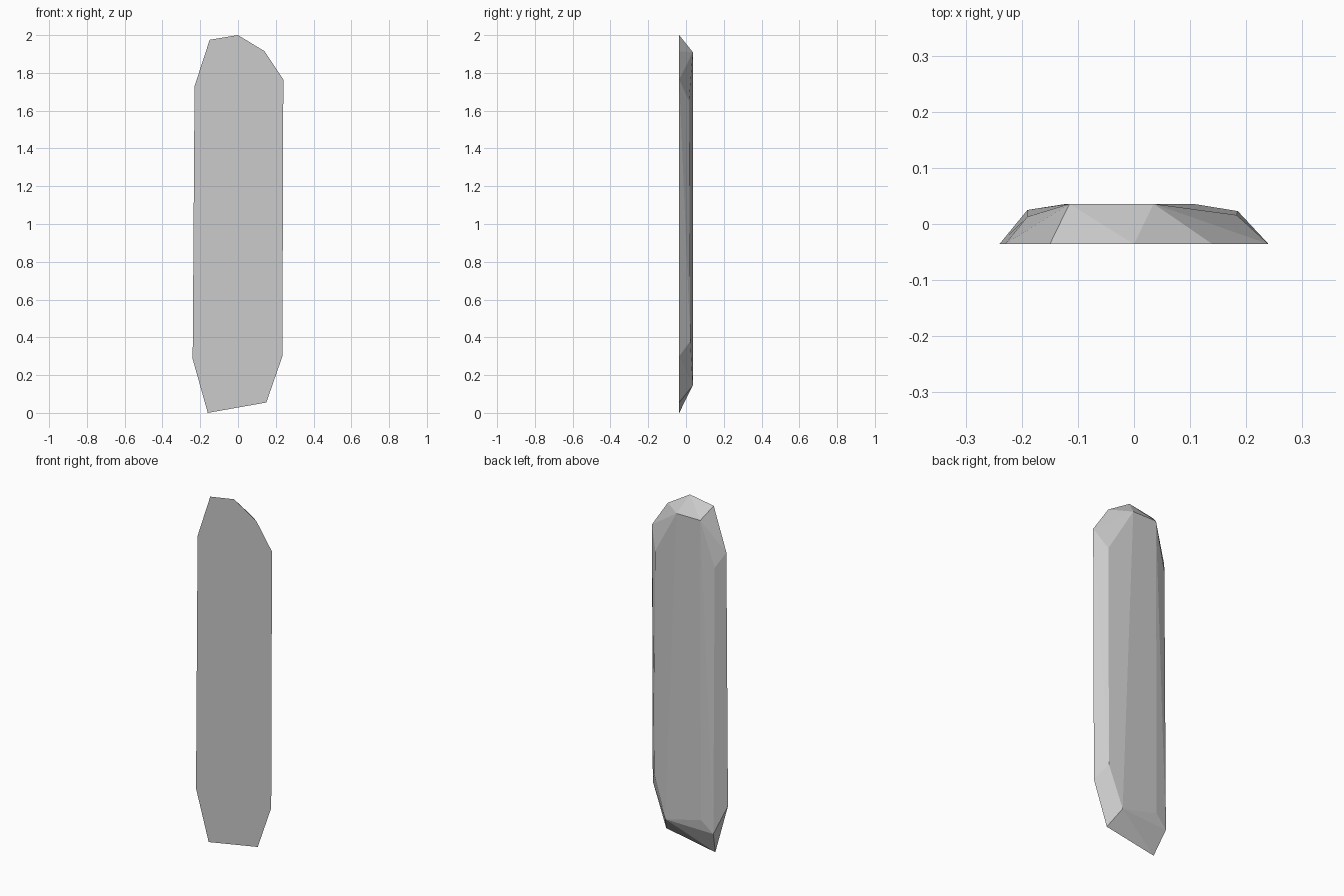
import bpy, bmesh, math

if "Cube" in bpy.data.objects:
    bpy.data.objects.remove(bpy.data.objects["Cube"])

FRONT, BACK = -0.036, 0.036

# flat front outline (x, z)
outline = [(-0.16, 0.0), (0.15, 0.055), (0.235, 0.30), (0.24, 1.765), (0.14, 1.915),
           (0.0, 2.0), (-0.15, 1.975), (-0.23, 1.73), (-0.24, 0.285)]
# raised back facet (x, z)
plateau = [(0.105, 0.145), (-0.12, 0.20), (-0.115, 1.91), (0.035, 1.91)]
# shoulder corners between the rim and the back facet (x, y, z)
shoulder = [(-0.19, 0.025, 0.135), (-0.19, 0.013, 1.65),
            (0.183, 0.016, 1.65), (0.185, 0.023, 0.38)]

points = [(x, FRONT, z) for x, z in outline]
points += [(x, BACK, z) for x, z in plateau]
points += shoulder

# wrap the corners into a faceted slab
bm = bmesh.new()
for p in points:
    bm.verts.new(p)
bmesh.ops.convex_hull(bm, input=bm.verts)
bmesh.ops.dissolve_limit(bm, angle_limit=math.radians(0.5), verts=bm.verts, edges=bm.edges)
bmesh.ops.recalc_face_normals(bm, faces=bm.faces)

mesh = bpy.data.meshes.new("chiselled_plank")
bm.to_mesh(mesh)
bm.free()
plank = bpy.data.objects.new("chiselled_plank", mesh)
bpy.context.collection.objects.link(plank)
